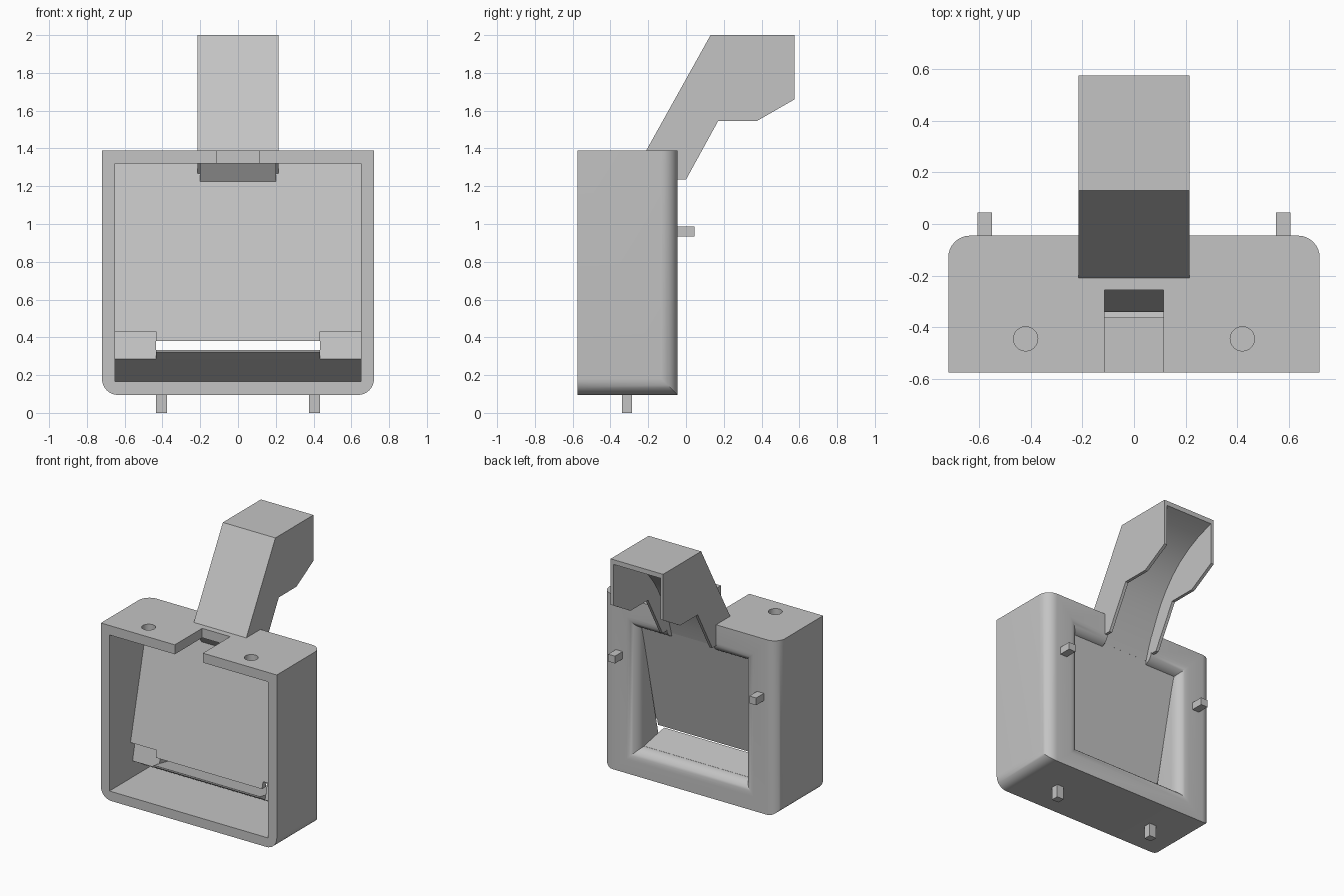
import bpy, bmesh, math

old = bpy.data.objects.get("Cube")
if old:
    bpy.data.objects.remove(old, do_unlink=True)

# One plain grey for everything
grey = bpy.data.materials.new("light_grey")
grey.use_nodes = True
colour = (0.55, 0.55, 0.55, 1)
grey.diffuse_color = colour
grey.node_tree.nodes["Principled BSDF"].inputs["Base Color"].default_value = colour


def finish(name, bm):
    bmesh.ops.recalc_face_normals(bm, faces=bm.faces[:])
    mesh = bpy.data.meshes.new(name)
    bm.to_mesh(mesh)
    bm.free()
    mesh.materials.append(grey)
    obj = bpy.data.objects.new(name, mesh)
    bpy.context.collection.objects.link(obj)
    return obj


def loft(name, loops):
    """Skin a closed solid through matching loops of points."""
    bm = bmesh.new()
    rings = [[bm.verts.new(p) for p in loop] for loop in loops]
    n = len(rings[0])
    for a, b in zip(rings, rings[1:]):
        for i in range(n):
            j = (i + 1) % n
            bm.faces.new((a[i], a[j], b[j], b[i]))
    bm.faces.new(rings[0])
    bm.faces.new(rings[-1])
    return finish(name, bm)


def prism(name, profile, x0, x1):
    """Extrude a (y, z) profile along x."""
    return loft(name, [[(x, y, z) for y, z in profile] for x in (x0, x1)])


def box(name, x0, x1, y0, y1, z0, z1):
    return prism(name, [(y0, z0), (y1, z0), (y1, z1), (y0, z1)], x0, x1)


def cut(target, cutter):
    mod = target.modifiers.new("cut", 'BOOLEAN')
    mod.operation = 'DIFFERENCE'
    mod.solver = 'EXACT'
    mod.object = cutter
    bpy.context.view_layer.update()
    graph = bpy.context.evaluated_depsgraph_get()
    mesh = bpy.data.meshes.new_from_object(target.evaluated_get(graph))
    target.modifiers.clear()
    target.data = mesh
    bpy.data.objects.remove(cutter, do_unlink=True)


def smooth(obj):
    bpy.ops.object.select_all(action='DESELECT')
    obj.select_set(True)
    bpy.context.view_layer.objects.active = obj
    bpy.ops.object.shade_smooth_by_angle(angle=math.radians(25))


def panel_y(z):
    """Front surface of the leaning panel."""
    return -0.33 + 0.237 * (z - 0.425)


W, FRONT, BACK, BASE, TOP = 0.72, -0.575, -0.045, 0.095, 1.39
IN_X, FLOOR, CEIL, THICK = 0.65, 0.165, 1.32, 0.045
WIN_X, WIN_LOW, WIN_TOP, R = 0.435, 0.285, 1.17, 0.085

# Housing: block with rounded upright back edges and rounded bottom sides
bm = bmesh.new()
bmesh.ops.create_cube(bm, size=1)
for v in bm.verts:
    v.co = (W * 2 * v.co.x,
            BACK if v.co.y > 0 else FRONT,
            TOP if v.co.z > 0 else BASE)
edges = []
for e in bm.edges:
    a, b = (v.co for v in e.verts)
    upright_back = abs(a.z - b.z) > 0.1 and a.y > -0.1
    bottom_side = abs(a.y - b.y) > 0.1 and a.z < 0.5
    if upright_back or bottom_side:
        edges.append(e)
bmesh.ops.bevel(bm, geom=edges, offset=R, segments=8, profile=0.5, affect='EDGES')
housing = finish("housing", bm)

# Front cavity with leaning rear wall and undercut
cut(housing, prism("cavity", [
    (-0.7, FLOOR), (-0.1, FLOOR), (-0.305, WIN_LOW),
    (panel_y(CEIL) + THICK, CEIL), (-0.7, CEIL)], -IN_X, IN_X))

# Rear window with a flared rim
sections = [(0.05, R)]
for i in range(9):
    t = i / 8 * math.pi / 2
    sections.append((BACK - R * math.sin(t), R * (1 - math.cos(t))))
rim = [(y, R - e if y > BACK else e) for y, e in sections]
sections = [(0.05, R)] + [(BACK - R * (1 - math.cos(i / 8 * math.pi / 2)),
                           R * (1 - math.sin(i / 8 * math.pi / 2))) for i in range(9)]
sections.append((-0.5, 0))
cut(housing, loft("window", [
    [(-WIN_X - e, y, WIN_LOW - e), (WIN_X + e, y, WIN_LOW - e),
     (WIN_X + e, y, WIN_TOP + e), (-WIN_X - e, y, WIN_TOP + e)]
    for y, e in sections]))

# Slots in the top for the notch and the chute, and round sockets
cut(housing, box("notch", -0.115, 0.115, -0.7, -0.255, 1.25, 1.5))
cut(housing, box("chute_slot", -0.19, 0.19, -0.15, 0.1, 1.1, 1.5))
for x in (-0.42, 0.42):
    ring = [(x + 0.047 * math.cos(k * math.pi / 16),
             -0.445 + 0.047 * math.sin(k * math.pi / 16)) for k in range(32)]
    cut(housing, loft("socket", [[(px, py, z) for px, py in ring] for z in (1.25, 1.5)]))
smooth(housing)

# Leaning panel with a lower middle tongue
for name, half, low, high in (("panel", IN_X, 0.43, CEIL),
                              ("panel_tongue", WIN_X, 0.38, 0.43)):
    prism(name, [(panel_y(low), low), (panel_y(low) + THICK, low),
                 (panel_y(high) + THICK, high), (panel_y(high), high)], -half, half)

# Lip rising from the window sill
prism("sill_lip", [(-0.13, 0.25), (-0.13, 0.286), (-0.365, 0.333),
                   (-0.365, 0.322), (-0.3, 0.283), (-0.24, 0.249)], -WIN_X, WIN_X)

# Chute: solid hood with a curved inner face, and two side plates
curve = [(0.575, 1.965), (0.45, 1.925), (0.34, 1.87), (0.25, 1.81), (0.17, 1.735),
         (0.105, 1.655), (0.05, 1.57), (0.005, 1.48), (-0.035, 1.39),
         (-0.07, 1.3), (-0.101, 1.2)]
chute = prism("chute", [(-0.125, 1.2), (-0.21, 1.33), (-0.21, TOP),
                        (0.13, 2), (0.575, 2)] + curve, -0.2, 0.2)
smooth(chute)
plate = [(-0.1, 1.235), (-0.21, 1.35), (-0.21, TOP), (0.13, 2), (0.575, 2),
         (0.575, 1.66), (0.375, 1.545), (0.17, 1.545), (0, 1.235)]
for side, s in (("left", 1), ("right", -1)):
    prism(side + "_chute_plate", plate, s * 0.192, s * 0.215)
    # Locating pegs under the base and on the back
    box(side + "_base_peg", s * 0.405 - 0.028, s * 0.405 + 0.028,
        -0.34, -0.285, 0, 0.12)
    box(side + "_back_peg", s * 0.578 - 0.028, s * 0.578 + 0.028,
        -0.08, 0.045, 0.933, 0.987)
